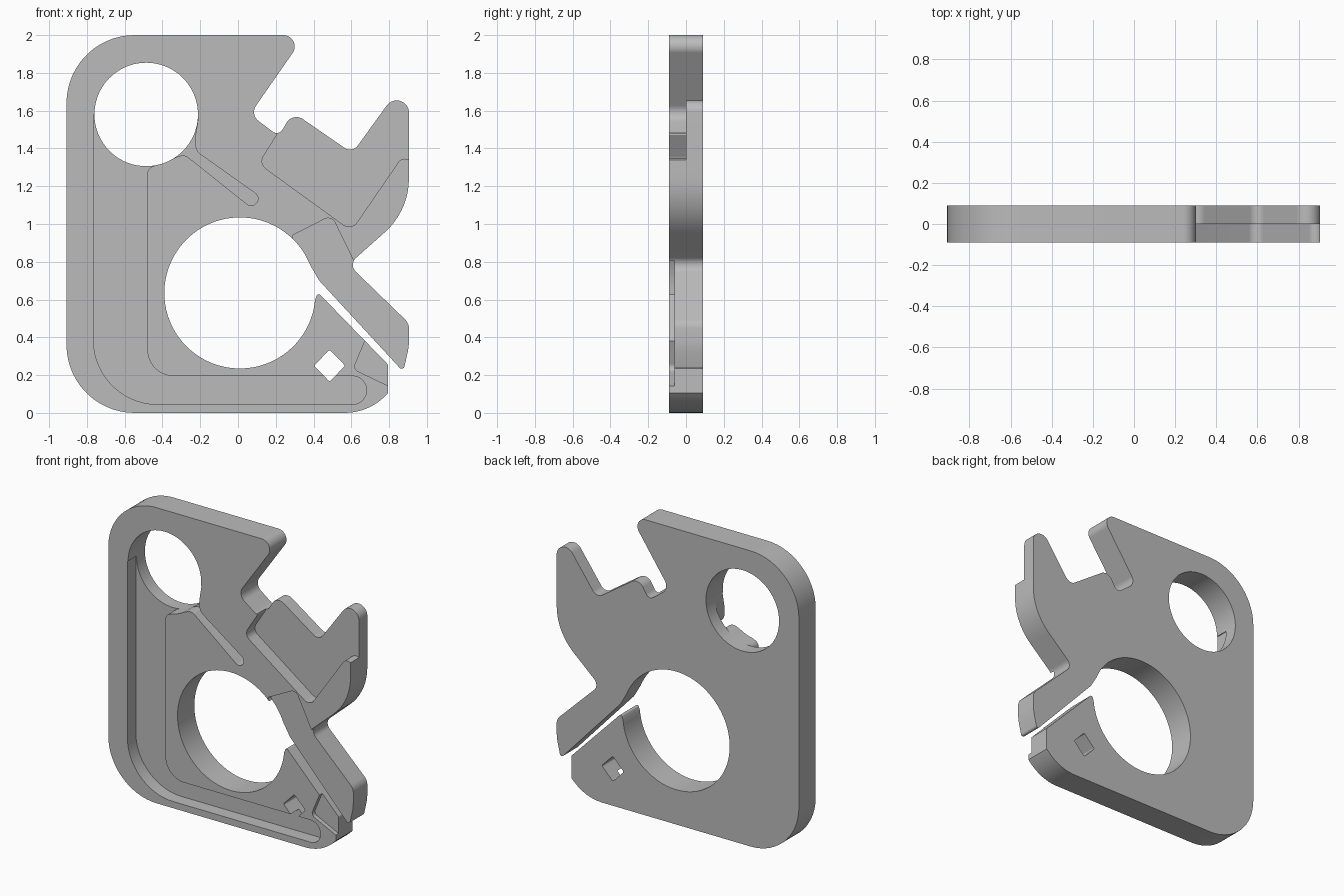
import bpy, bmesh, math
from mathutils import Vector

if "Cube" in bpy.data.objects:
    bpy.data.objects.remove(bpy.data.objects["Cube"])

FRONT, BACK = -0.09, 0.09


def rounded(points):
    """Turn (x, z, radius) corners into a filleted outline."""
    out = []
    n = len(points)
    for i, (x, z, r) in enumerate(points):
        p = Vector((x, z))
        if r == 0:
            out.append(p)
            continue
        a = (Vector(points[i - 1][:2]) - p).normalized()
        b = (Vector(points[(i + 1) % n][:2]) - p).normalized()
        half = a.angle(b) / 2
        c = p + (a + b).normalized() * (r / math.sin(half))
        t = r / math.tan(half)
        s, e = p + a * t - c, p + b * t - c
        sweep = math.atan2(s.x * e.y - s.y * e.x, s.dot(e))
        steps = max(3, math.ceil(abs(sweep) / math.radians(6)))
        start = math.atan2(s.y, s.x)
        for k in range(steps + 1):
            w = start + sweep * k / steps
            out.append(c + Vector((math.cos(w), math.sin(w))) * r)
    return out


def arc(cx, cz, r, a0, a1, n):
    return [(cx + r * math.cos(math.radians(a0 + (a1 - a0) * k / n)),
             cz + r * math.sin(math.radians(a0 + (a1 - a0) * k / n)), 0)
            for k in range(n + 1)]


def slab(name, points, y0, y1):
    """Extrude a front-view outline from y0 to y1."""
    bm = bmesh.new()
    face = bm.faces.new([bm.verts.new((p.x, y0, p.y)) for p in rounded(points)])
    ext = bmesh.ops.extrude_face_region(bm, geom=[face])
    for v in ext["geom"]:
        if isinstance(v, bmesh.types.BMVert):
            v.co.y = y1
    bmesh.ops.recalc_face_normals(bm, faces=bm.faces)
    mesh = bpy.data.meshes.new(name)
    bm.to_mesh(mesh)
    bm.free()
    ob = bpy.data.objects.new(name, mesh)
    bpy.context.collection.objects.link(ob)
    return ob


# Plate outline, with the large bore opening into the diagonal slot
outline = [
    (-0.908, 2, 0.36), (0.355, 2, 0.06), (0.063, 1.58, 0.06),
    (0.215, 1.465, 0.035), (0.29, 1.592, 0.06), (0.605, 1.375, 0.05),
    (0.905, 1.79, 0.065), (0.905, 1.07, 0.38), (0.585, 0.785, 0.05),
    (0.905, 0.475, 0.07), (0.905, 0.35, 0.3), (0.875, 0.218, 0.015),
    (0.43, 0.70, 0.1),
] + arc(0.01, 0.635, 0.4, 22, 355, 72) + [
    (0.423, 0.638, 0.012), (0.795, 0.255, 0.01), (0.795, 0.105, 0),
    (0.69, 0, 0.3), (-0.908, 0, 0.36),
]
plate = slab("plate", outline, FRONT, BACK)

# Cutters: round hole, square hole, wire groove, hook pocket, arm and corner recesses
cutters = [
    slab("round_hole_cutter", arc(-0.486, 1.58, 0.274, 0, 355, 71), -0.2, 0.2),
    slab("square_hole_cutter", [(0.485, 0.335, 0.01), (0.567, 0.25, 0.01),
                                (0.485, 0.165, 0.01), (0.403, 0.25, 0.01)], -0.2, 0.2),
    slab("groove_cutter", [
        (-0.765, 1.58, 0), (-0.765, 0.045, 0.34), (0.68, 0.045, 0.074),
        (0.68, 0.195, 0.074), (-0.48, 0.195, 0.14), (-0.48, 1.293, 0.04),
        (-0.285, 1.37, 0.05), (0.073, 1.085, 0.034), (0.123, 1.14, 0.034),
        (-0.225, 1.387, 0.06), (-0.225, 1.47, 0), (-0.21, 1.56, 0), (-0.4, 1.6, 0)],
        -0.2, 0.0),
    slab("hook_pocket_cutter", [
        (0.205, 1.6, 0), (0.205, 1.47, 0), (0.11, 1.32, 0.05), (0.60, 0.965, 0.05),
        (0.875, 1.365, 0.04), (0.95, 1.30, 0), (0.95, 1.8, 0), (0.5, 1.8, 0)],
        -0.2, 0.0),
    slab("arm_recess_cutter", [
        (0.30, 0.905, 0), (0.285, 0.938, 0.01), (0.495, 1.045, 0.04), (0.615, 0.80, 0),
        (0.75, 0.8, 0), (1.0, 0.5, 0), (1.0, 0.18, 0), (0.84, 0.22, 0),
        (0.433, 0.655, 0), (0.36, 0.70, 0), (0.28, 0.86, 0)], -0.2, -0.06),
    slab("corner_recess_cutter", [
        (0.678, 0.395, 0), (0.61, 0.232, 0.03), (0.80, 0.141, 0), (0.83, 0.141, 0),
        (0.83, 0.24, 0)], -0.2, -0.06),
]

bpy.context.view_layer.objects.active = plate
for cutter in cutters:
    mod = plate.modifiers.new(cutter.name, "BOOLEAN")
    mod.operation = "DIFFERENCE"
    mod.solver = "EXACT"
    mod.object = cutter
    bpy.ops.object.modifier_apply(modifier=mod.name)
for cutter in cutters:
    bpy.data.objects.remove(cutter)

# One grey for the whole part
grey = bpy.data.materials.new("plain_grey")
grey.diffuse_color = (0.5, 0.5, 0.5, 1)
grey.use_nodes = True
grey.node_tree.nodes["Principled BSDF"].inputs["Base Color"].default_value = grey.diffuse_color
plate.data.materials.clear()
plate.data.materials.append(grey)
for f in plate.data.polygons:
    f.material_index = 0

bpy.ops.object.select_all(action="DESELECT")
plate.select_set(True)
bpy.ops.object.shade_smooth_by_angle(angle=math.radians(30))
